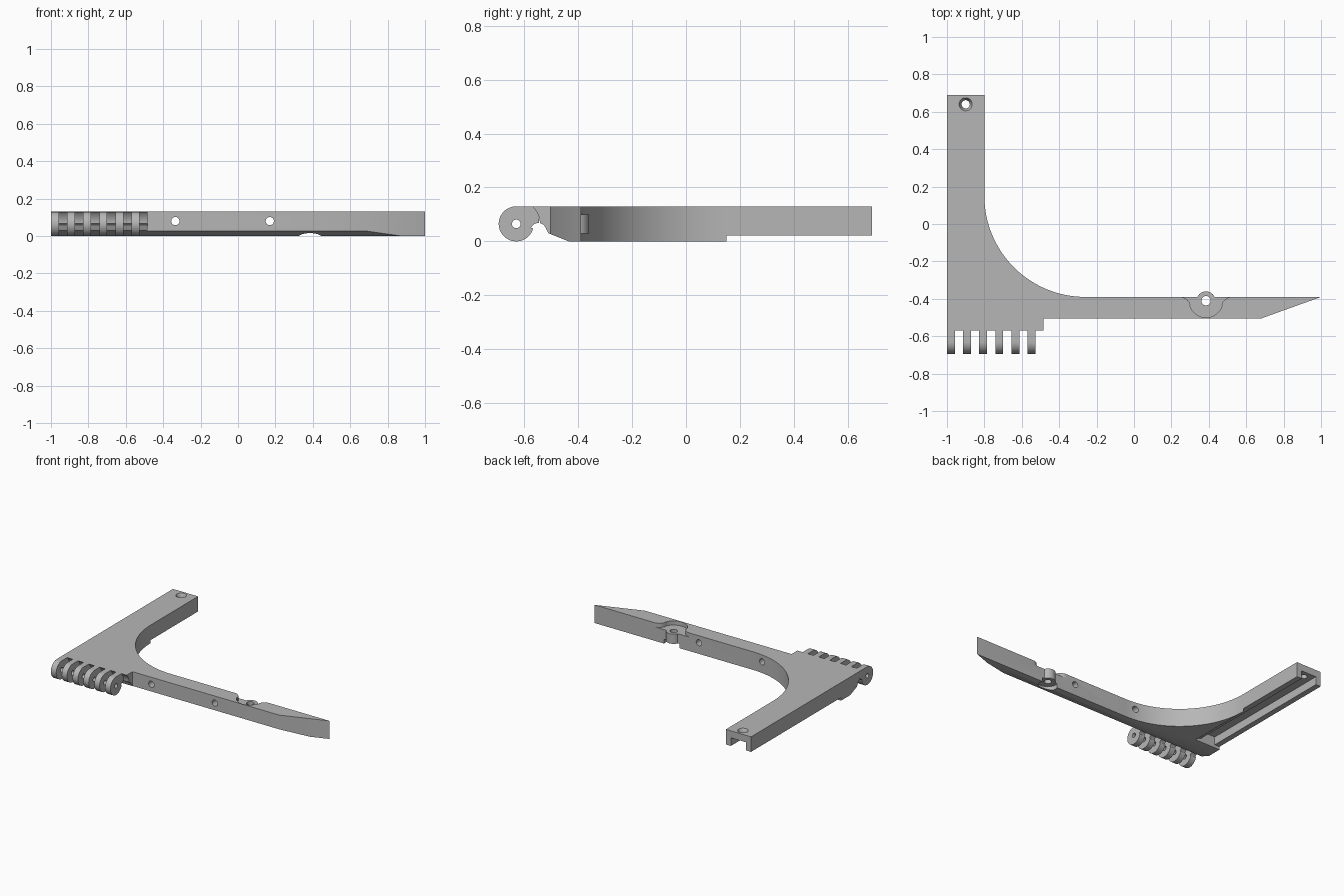
import bpy, bmesh
from math import sin, cos, radians, sqrt
from mathutils import Matrix

cube = bpy.data.objects.get("Cube")
if cube:
    bpy.data.objects.remove(cube, do_unlink=True)

grey = bpy.data.materials.new("plain grey")
grey.use_nodes = True
GREY = (0.47, 0.47, 0.47, 1)
grey.diffuse_color = GREY
grey.node_tree.nodes["Principled BSDF"].inputs["Base Color"].default_value = GREY

TOP = 0.13


def arc(cx, cy, r, a0, a1, n=16):
    """Points on an arc, angles in degrees, both ends included."""
    steps = [radians(a0 + (a1 - a0) * i / n) for i in range(n + 1)]
    return [(cx + r * cos(a), cy + r * sin(a)) for a in steps]


def circle(cx, cy, r, n=40):
    return arc(cx, cy, r, 0, 360, n)[:-1]


def add_prism(bm, pts, axis, lo, hi):
    """Extrude a closed profile along one axis."""
    place = {"x": lambda a, b, t: (t, a, b),
             "y": lambda a, b, t: (a, t, b),
             "z": lambda a, b, t: (a, b, t)}[axis]
    rings = [[bm.verts.new(place(a, b, t)) for a, b in pts] for t in (lo, hi)]
    bm.faces.new(rings[0])
    bm.faces.new(rings[1][::-1])
    for i in range(len(pts)):
        j = (i + 1) % len(pts)
        bm.faces.new((rings[0][i], rings[1][i], rings[1][j], rings[0][j]))


def finish(name, bm):
    bmesh.ops.recalc_face_normals(bm, faces=bm.faces)
    mesh = bpy.data.meshes.new(name)
    bm.to_mesh(mesh)
    bm.free()
    mesh.materials.append(grey)
    ob = bpy.data.objects.new(name, mesh)
    bpy.context.collection.objects.link(ob)
    return ob


def prism(name, pts, axis, lo, hi):
    bm = bmesh.new()
    add_prism(bm, pts, axis, lo, hi)
    return finish(name, bm)


def box(name, x0, x1, y0, y1, z0, z1):
    return prism(name, [(x0, y0), (x1, y0), (x1, y1), (x0, y1)], "z", z0, z1)


def combine(ob, tool, operation="DIFFERENCE"):
    """Apply a boolean and throw the tool away."""
    tool.hide_render = True
    mod = ob.modifiers.new("combine", "BOOLEAN")
    mod.operation, mod.object, mod.solver = operation, tool, "EXACT"
    graph = bpy.context.evaluated_depsgraph_get()
    mesh = bpy.data.meshes.new_from_object(ob.evaluated_get(graph))
    ob.modifiers.clear()
    ob.data = mesh
    bpy.data.objects.remove(tool, do_unlink=True)


# L-shaped body: arm, curved inner corner and pointed bar
outline = [(-1, 0.69), (-1, -0.505), (0.68, -0.505), (1, -0.39)]
outline += arc(-0.26, 0.15, 0.54, 270, 180, 32) + [(-0.8, 0.69)]
body = prism("bracket_body", outline, "z", 0, TOP)

# Sloped lower front edge
combine(body, prism("slope_cut", [(-0.41, -0.01), (-0.56, 0.05), (-0.56, -0.01)],
                    "x", -1.1, 1.1))

# Raised underside and open channel of the arm
combine(body, box("step_cut", -1.1, -0.8, -0.33, 0.8, -0.1, 0.022))
combine(body, box("channel_cut", -0.96, -0.84, -0.33, 0.8, -0.1, 0.08))

# Countersunk hole at the arm end
combine(body, prism("arm_hole", circle(-0.9, 0.64, 0.022), "z", -0.1, 0.2))
bm = bmesh.new()
bmesh.ops.create_cone(bm, cap_ends=True, segments=40, radius1=0.02, radius2=0.04,
                      depth=0.04, matrix=Matrix.Translation((-0.9, 0.64, 0.12)))
combine(body, finish("countersink", bm))

# Screw boss on the back of the bar, with pockets above and below
BX, BY = 0.385, -0.41
combine(body, prism("boss", circle(BX, BY, 0.05), "z", 0.015, 0.115), "UNION")
pocket = [(BX - 0.14, -0.3)] + arc(BX - 0.14, BY - 0.04, 0.06, 90, 20, 8)
pocket += arc(BX, BY, 0.09, 195, 345, 28)
pocket += arc(BX + 0.14, BY - 0.04, 0.06, 160, 90, 8) + [(BX + 0.14, -0.3)]
combine(body, prism("upper_pocket", pocket, "z", 0.1, 0.2))
combine(body, prism("lower_pocket", circle(BX, BY, 0.065), "z", -0.1, 0.03))
combine(body, prism("boss_hole", circle(BX, BY, 0.025), "z", -0.1, 0.2))

# Cross holes through the bar
for x in (-0.335, 0.17):
    combine(body, prism("cross_hole", circle(x, 0.08, 0.022), "y", -0.7, -0.2))

# Hinge root with hollowed front
HY, HZ, R = -0.63, 0.065, 0.065
root = [(-0.505, TOP)] + arc(HY, HZ, 0.088, 47.6, 2, 12)
root += arc(-0.548, 0.038, 0.03, 75, 15, 8) + [(-0.51, 0.03), (-0.505, 0.028)]
hinge_root = prism("hinge_root", root, "x", -1, -0.485)

# Six hinge knuckles with a pin hole
knuckle = [(-0.545, TOP)] + arc(HY, HZ, R, 90, 345, 36)
knuckle += arc(-0.548, 0.038, 0.03, 155, 85, 8)
bm = bmesh.new()
for i in range(6):
    x = -1 + 0.0862 * i
    add_prism(bm, knuckle, "x", x, x + 0.042)
knuckles = finish("hinge_knuckles", bm)
combine(knuckles, prism("pin_hole", circle(HY, HZ, 0.016, 24), "x", -1.1, -0.5))

# Smooth curves, sharp edges
bpy.ops.object.select_all(action="DESELECT")
for ob in (body, hinge_root, knuckles):
    ob.select_set(True)
    bpy.context.view_layer.objects.active = ob
bpy.ops.object.shade_smooth_by_angle(angle=radians(30))
